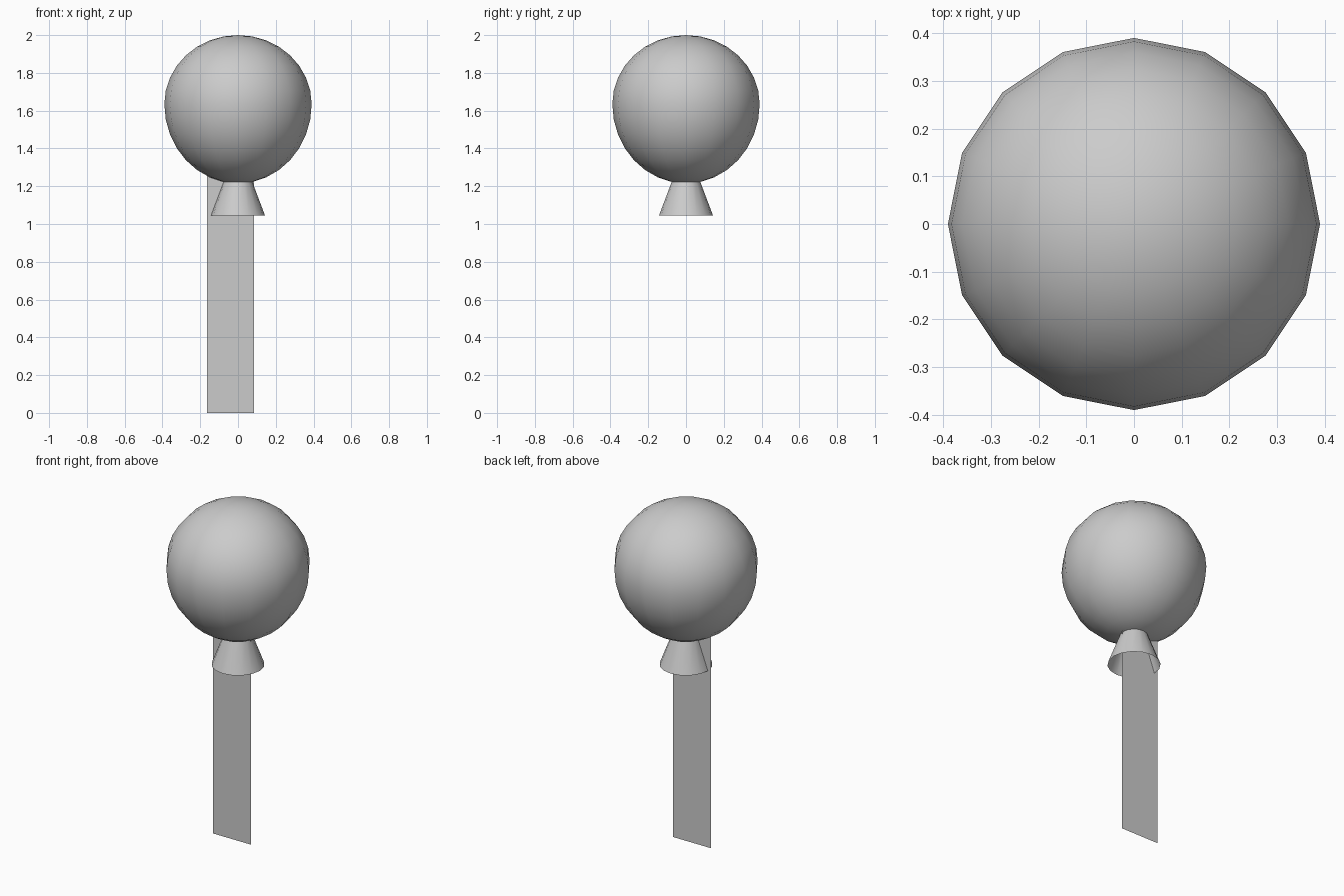
import bpy
import bmesh
from math import cos, sin, pi, tau

cube = bpy.data.objects.get("Cube")
if cube:
    bpy.data.objects.remove(cube, do_unlink=True)

SIDES = 16
RINGS = 16
RADIUS = 0.39
MIDDLE = 1.635
TOP_HEIGHT = 0.365
BOTTOM_HEIGHT = 0.42

grey = bpy.data.materials.new("light grey")
grey.use_nodes = True
colour = (0.6, 0.6, 0.6, 1)
grey.diffuse_color = colour
grey.node_tree.nodes["Principled BSDF"].inputs["Base Color"].default_value = colour


def add_object(name, bm, smooth=True):
    mesh = bpy.data.meshes.new(name)
    for face in bm.faces:
        face.smooth = smooth
    bm.to_mesh(mesh)
    bm.free()
    mesh.materials.append(grey)
    obj = bpy.data.objects.new(name, mesh)
    bpy.context.collection.objects.link(obj)
    return obj


def lathe(name, profile):
    """Revolve (radius, z) points; a zero radius makes a pole."""
    bm = bmesh.new()
    rings = []
    for r, z in profile:
        count = SIDES if r > 0.0001 else 1
        rings.append([bm.verts.new((r * cos(tau * i / SIDES), r * sin(tau * i / SIDES), z))
                      for i in range(count)])
    for low, high in zip(rings, rings[1:]):
        for i in range(SIDES):
            j = (i + 1) % SIDES
            corners = [low[i % len(low)], low[j % len(low)],
                       high[j % len(high)], high[i % len(high)]]
            bm.faces.new(list(dict.fromkeys(corners)))
    return add_object(name, bm)


# Balloon: a ball that is longer below its widest ring
profile = []
for k in range(RINGS + 1):
    angle = -pi / 2 + pi * k / RINGS
    height = TOP_HEIGHT if angle > 0 else BOTTOM_HEIGHT
    profile.append((RADIUS * cos(angle), MIDDLE + height * sin(angle)))
lathe("balloon", profile)

# Open flared neck under the balloon
lathe("neck", [(0.143, 1.045), (0.075, 1.225)])

# Flat ribbon, off centre, rising through the neck into the balloon
bm = bmesh.new()
left, right, top = -0.165, 0.085, 1.28
bm.faces.new([bm.verts.new(p) for p in
              ((left, 0, 0), (right, 0, 0), (right, 0, top), (left, 0, top))])
add_object("ribbon", bm, smooth=False)
